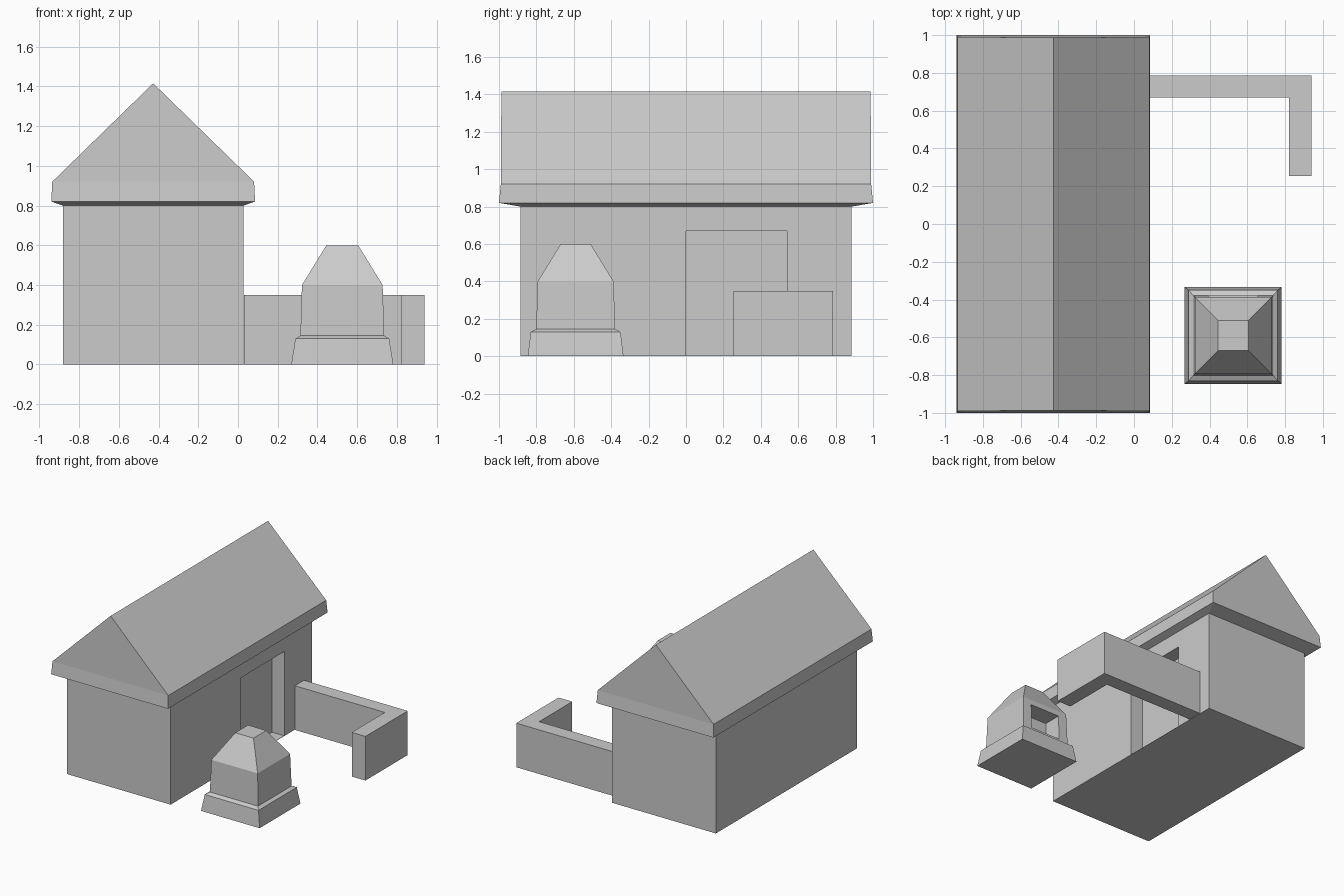
import bpy, bmesh

if "Cube" in bpy.data.objects:
    bpy.data.objects.remove(bpy.data.objects["Cube"])


def add_object(name, bm):
    bmesh.ops.recalc_face_normals(bm, faces=bm.faces)
    mesh = bpy.data.meshes.new(name)
    bm.to_mesh(mesh)
    bm.free()
    obj = bpy.data.objects.new(name, mesh)
    bpy.context.collection.objects.link(obj)
    return obj


def loft(name, centre, rings):
    """Stack rectangles given as (half x, half y, z) into a closed solid."""
    cx, cy = centre
    bm = bmesh.new()
    loops = [[bm.verts.new((cx + sx * hx, cy + sy * hy, z))
              for sx, sy in ((-1, -1), (1, -1), (1, 1), (-1, 1))]
             for hx, hy, z in rings]
    for low, high in zip(loops, loops[1:]):
        for i in range(4):
            j = (i + 1) % 4
            bm.faces.new((low[i], low[j], high[j], high[i]))
    bm.faces.new(loops[0][::-1])
    bm.faces.new(loops[-1])
    # a ring of zero width becomes a ridge
    bmesh.ops.remove_doubles(bm, verts=bm.verts, dist=0.0001)
    return add_object(name, bm)


def prism(name, outline, z0, z1):
    bm = bmesh.new()
    base = bm.faces.new([bm.verts.new((x, y, z0)) for x, y in outline])
    top = bmesh.ops.extrude_face_region(bm, geom=[base])["geom"]
    verts = [v for v in top if isinstance(v, bmesh.types.BMVert)]
    bmesh.ops.translate(bm, verts=verts, vec=(0, 0, z1 - z0))
    return add_object(name, bm)


def carve(obj, x0, x1, y0, y1, z0, z1):
    """Cut a box-shaped recess out of an object."""
    cutter = prism("cutter", [(x0, y0), (x1, y0), (x1, y1), (x0, y1)], z0, z1)
    cutter.hide_render = True
    mod = obj.modifiers.new("recess", "BOOLEAN")
    mod.object = cutter
    mod.solver = "EXACT"
    bpy.context.view_layer.objects.active = obj
    bpy.ops.object.modifier_apply(modifier=mod.name)
    bpy.data.objects.remove(cutter)


# House walls with the recessed doorway on the right side
house = (-0.427, 0)
walls = loft("house_walls", house, [(0.455, 0.885, 0), (0.455, 0.885, 0.80)])
carve(walls, -0.08, 0.2, 0.0, 0.54, 0.002, 0.67)

# Gabled roof: sloping soffit, fascia band, ridge
loft("roof", house, [(0.455, 0.885, 0.80), (0.513, 1.0, 0.82),
                     (0.508, 0.99, 0.92), (0.0, 0.987, 1.415)])

# Low L-shaped yard wall
prism("yard_wall", [(0.03, 0.67), (0.82, 0.67), (0.82, 0.255),
                    (0.94, 0.255), (0.94, 0.785), (0.03, 0.785)], 0, 0.35)

# Outdoor oven: flared plinth, body and tapered hood, mouth facing the back
oven = loft("oven", (0.525, -0.59), [
    (0.257, 0.256, 0), (0.236, 0.240, 0.13), (0.211, 0.211, 0.145),
    (0.203, 0.203, 0.40), (0.08, 0.08, 0.60)])
carve(oven, 0.395, 0.655, -0.53, -0.2, 0.165, 0.36)
